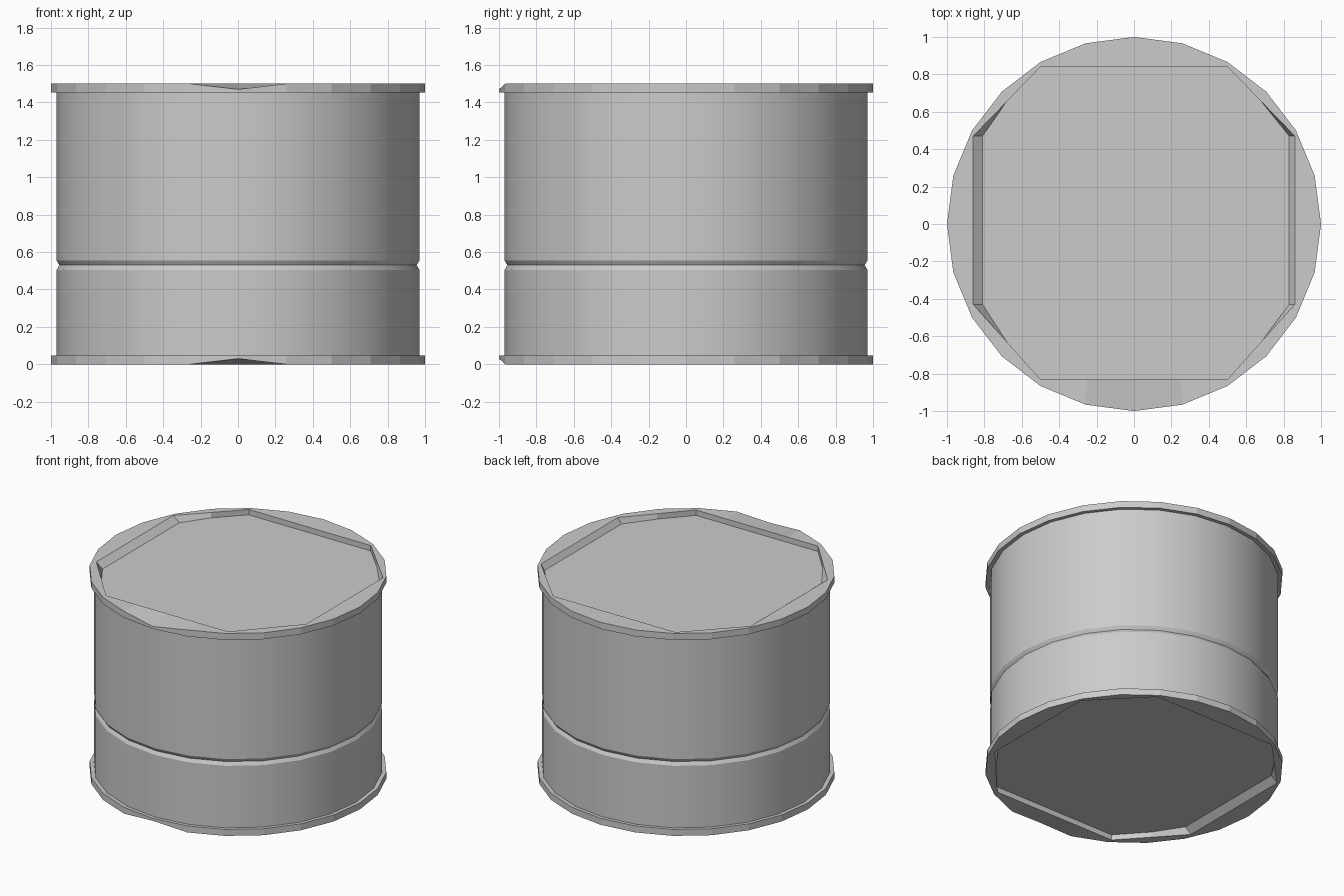
import bpy, bmesh, math
from mathutils import Vector

cube = bpy.data.objects.get("Cube")
if cube:
    bpy.data.objects.remove(cube, do_unlink=True)

SIDES = 24
HEIGHT = 1.5

metal = bpy.data.materials.new("grey metal")
metal.use_nodes = True
grey = (0.6, 0.6, 0.6, 1)
metal.diffuse_color = grey
metal.node_tree.nodes["Principled BSDF"].inputs["Base Color"].default_value = grey


def circle(radius, z):
    """Ring of points around the drum axis, starting at 30 degrees."""
    angles = [math.radians(30) + math.tau * i / SIDES for i in range(SIDES)]
    return [Vector((radius * math.cos(a), radius * math.sin(a), z)) for a in angles]


def octagon(z):
    """Outline of the sunken lid, with as many points as the circles."""
    corners = [(.86, .47), (.5, .84), (-.5, .84), (-.86, .47),
               (-.86, -.43), (-.5, -.83), (.5, -.83), (.86, -.43)]
    points = []
    for i, corner in enumerate(corners):
        start = Vector((*corner, z))
        end = Vector((*corners[(i + 1) % 8], z))
        steps = 4 if i % 2 else 2
        points += [start.lerp(end, s / steps) for s in range(steps)]
    return points


def skin(name, rings, cap=False):
    """Join successive rings with quads."""
    bm = bmesh.new()
    loops = [[bm.verts.new(p) for p in ring] for ring in rings]
    for low, high in zip(loops, loops[1:]):
        for i in range(SIDES):
            j = (i + 1) % SIDES
            bm.faces.new((low[i], low[j], high[j], high[i]))
    if cap:
        bm.faces.new(loops[-1])
    mesh = bpy.data.meshes.new(name)
    bm.to_mesh(mesh)
    bm.free()
    mesh.materials.append(metal)
    obj = bpy.data.objects.new(name, mesh)
    bpy.context.collection.objects.link(obj)
    return obj


def smooth(obj, degrees):
    bpy.ops.object.select_all(action='DESELECT')
    obj.select_set(True)
    bpy.context.view_layer.objects.active = obj
    bpy.ops.object.shade_smooth_by_angle(angle=math.radians(degrees))


# Drum wall with a shallow groove
wall = [(.97, .04), (.97, .505), (.955, .53), (.97, .555), (.97, 1.46)]
smooth(skin("drum_wall", [circle(r, z) for r, z in wall]), 30)

# Rim with a sunken lid
edge = circle(1, HEIGHT)
edge[16].z -= .03                      # worn spot at the front
floor = octagon(HEIGHT - .04)
for p in floor:
    p.x = max(-.81, min(.83, p.x))     # sloped lid sides
top = skin("top_rim_and_lid",
           [circle(.955, 1.455), circle(1, 1.452), edge, octagon(HEIGHT), floor], cap=True)

# Base is the same part turned upside down
base = top.copy()
base.data = top.data.copy()
base.name = "bottom_rim_and_base"
bpy.context.collection.objects.link(base)
for v in base.data.vertices:
    v.co.z = HEIGHT - v.co.z
base.data.flip_normals()
